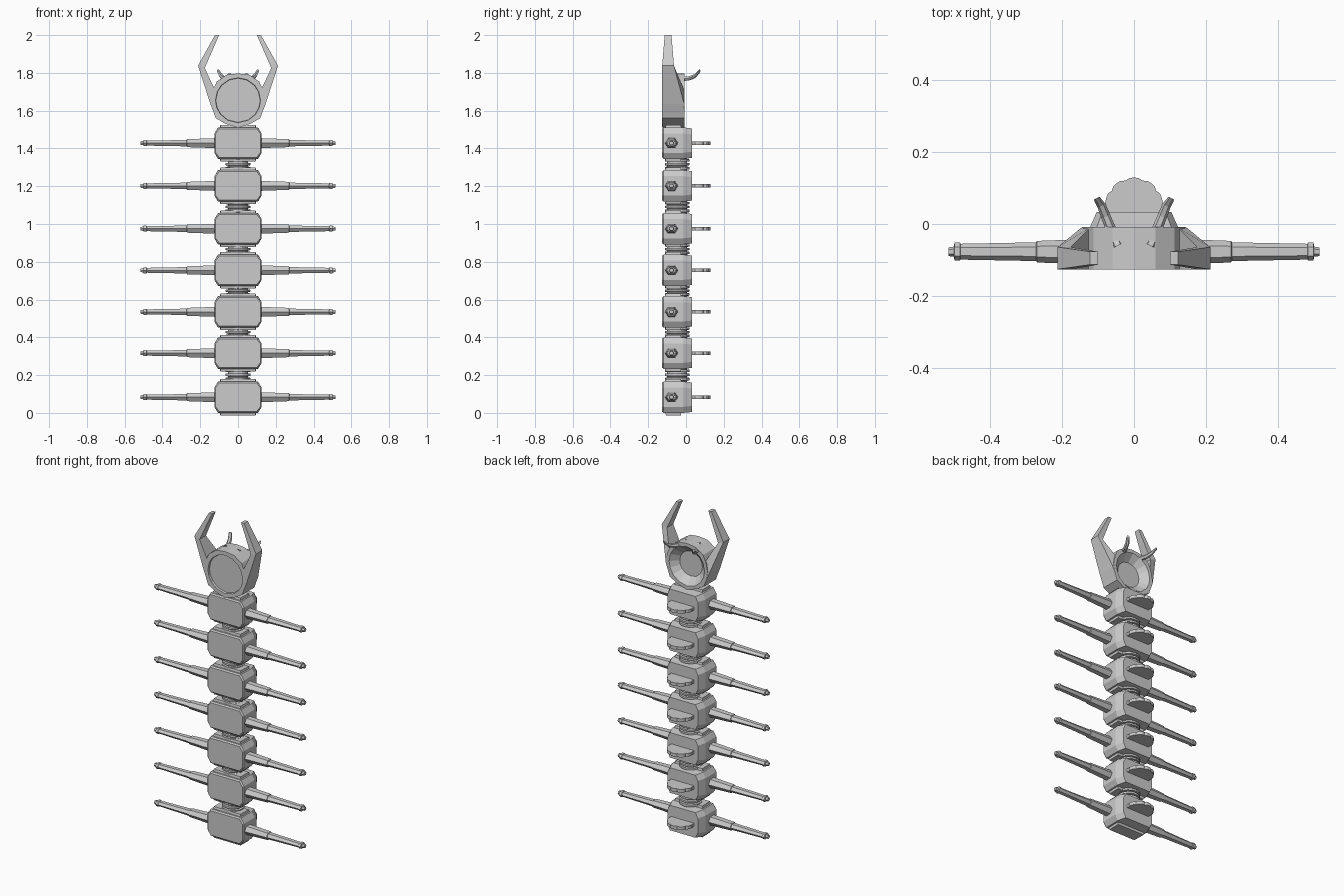
import bpy, bmesh
from math import sin, cos, pi
from mathutils import Vector

if "Cube" in bpy.data.objects:
    bpy.data.objects.remove(bpy.data.objects["Cube"])


def finish(bm, name):
    bmesh.ops.recalc_face_normals(bm, faces=bm.faces)
    me = bpy.data.meshes.new(name)
    bm.to_mesh(me)
    bm.free()
    ob = bpy.data.objects.new(name, me)
    bpy.context.collection.objects.link(ob)
    return ob


def loft(bm, rings):
    """Skin a list of equal-length point rings and cap both ends."""
    vs = [[bm.verts.new(p) for p in r] for r in rings]
    n = len(vs[0])
    for a, b in zip(vs, vs[1:]):
        for i in range(n):
            j = (i + 1) % n
            bm.faces.new((a[i], a[j], b[j], b[i]))
    return bm.faces.new(vs[0]), bm.faces.new(vs[-1])


def mirror(ring):
    return [(-p[0], p[1], p[2]) for p in ring]


def octagon(y, z, w, wt, h, ht):
    return [(w, y, z - h), (w, y, z + h), (wt, y, z + ht), (-wt, y, z + ht),
            (-w, y, z + h), (-w, y, z - h), (-wt, y, z - ht), (wt, y, z - ht)]


def body(z):
    bm = bmesh.new()
    loft(bm, [octagon(-.127, z, .119, .099, .049, .076),
              octagon(-.119, z, .125, .104, .051, .083),
              octagon(-.015, z, .125, .106, .051, .083),
              octagon(.033, z, .104, .088, .046, .078)])
    # recessed sockets in the top and bottom
    bm.normal_update()
    ends = [f for f in bm.faces if abs(f.normal.z) > .99]
    ends = [f for f in ends if f.calc_area() > .01]
    bmesh.ops.inset_individual(bm, faces=ends, thickness=.014, depth=0)
    bmesh.ops.inset_individual(bm, faces=ends, thickness=.004, depth=-.014)
    finish(bm, "body_segment")


def legs(z):
    # stepped, tapering hexagonal bars: x, half depth, half height
    prof = [(.10, .036, .027), (.27, .03, .021), (.272, .026, .017),
            (.482, .022, .013), (.484, .025, .016), (.499, .025, .016),
            (.501, .014, .011), (.516, .012, .010)]
    rings = [[(x, -.077 + ry * cos(k * pi / 3), z + rz * sin(k * pi / 3) / .866)
              for k in range(6)] for x, ry, rz in prof]
    bm = bmesh.new()
    loft(bm, rings)
    loft(bm, [mirror(r) for r in rings])
    finish(bm, "legs")


def fin(z):
    # thin disc with a saw-toothed rim
    n, pts = 40, []
    for k in range(n):
        a = 2 * pi * k / n
        r = .081 if k % 4 else .076
        pts.append((r * cos(a), .048 + r * sin(a)))
    bm = bmesh.new()
    loft(bm, [[(x, y, z - .010) for x, y in pts], [(x, y, z + .010) for x, y in pts]])
    finish(bm, "back_fin")


def neck(z0, z1):
    # ribbed joint between two segments
    z0, z1 = z0 - .016, z1 + .016
    prof = [(0, .052), (.2, .052), (.22, .065), (.36, .065), (.38, .053), (.44, .053),
            (.46, .065), (.58, .065), (.60, .053), (.66, .053), (.68, .065), (.8, .065),
            (.82, .052), (1, .052)]
    bm = bmesh.new()
    loft(bm, [[(r * cos(k * pi / 8), -.047 + r * sin(k * pi / 8), z0 + t * (z1 - z0))
               for k in range(16)] for t, r in prof])
    finish(bm, "ribbed_joint")


# Stacked segments
centres = [.083, .316, .535, .755, .975, 1.202, 1.428]
for c in centres:
    body(c)
    legs(c)
    fin(c)
for a, b in zip(centres, centres[1:]):
    neck(a + .083, b - .083)

# Head: faceted drum, shallow front dish, bowl in the rear
bm = bmesh.new()
N = 24
outer = [(0, 1.51), (.065, 1.53), (.118, 1.56), (.135, 1.61), (.143, 1.655),
         (.132, 1.71), (.112, 1.755), (.06, 1.79), (0, 1.797)]
outer = outer + [(-x, z) for x, z in outer[-2:0:-1]]
N = len(outer)


def head_ring(r, y):
    out = []
    for x, z in outer:
        d = Vector((x, z - 1.655)).normalized() * r
        out.append((d.x, y, 1.655 + d.y))
    return out


loft(bm, [head_ring(.117, -.113), head_ring(.119, -.126),
          [(x, -.126, z) for x, z in outer], [(x, -.008, z) for x, z in outer],
          head_ring(.122, -.008), head_ring(.078, -.05)])
finish(bm, "head")

# Pincers: outer and inner edge points, front and back depth
sections = [((.117, 1.56), (.124, 1.61), -.124, -.008),
            ((.146, 1.635), (.122, 1.71), -.126, -.010),
            ((.212, 1.838), (.176, 1.826), -.126, -.064),
            ((.122, 2.0), (.100, 2.0), -.113, -.077)]
rings = [[(o[0], f, o[1]), (i[0], f, i[1]), (i[0], b, i[1]), (o[0], b, o[1])]
         for o, i, f, b in sections]
bm = bmesh.new()
loft(bm, rings)
loft(bm, [mirror(r) for r in rings])
finish(bm, "pincers")

# Antennae: bent bars sweeping back from the top of the head
path = [(.045, -.06, 1.785), (.062, -.02, 1.768), (.078, .02, 1.772),
        (.090, .05, 1.785), (.104, .072, 1.81)]
rings = []
for (x, y, z), r in zip(path, (.014, .013, .012, .011, .008)):
    rings.append([(x + r * cos(k * pi / 3), y - .5 * r * cos(k * pi / 3), z + r * sin(k * pi / 3))
                  for k in range(6)])
bm = bmesh.new()
loft(bm, rings)
loft(bm, [mirror(r) for r in rings])
finish(bm, "antennae")
